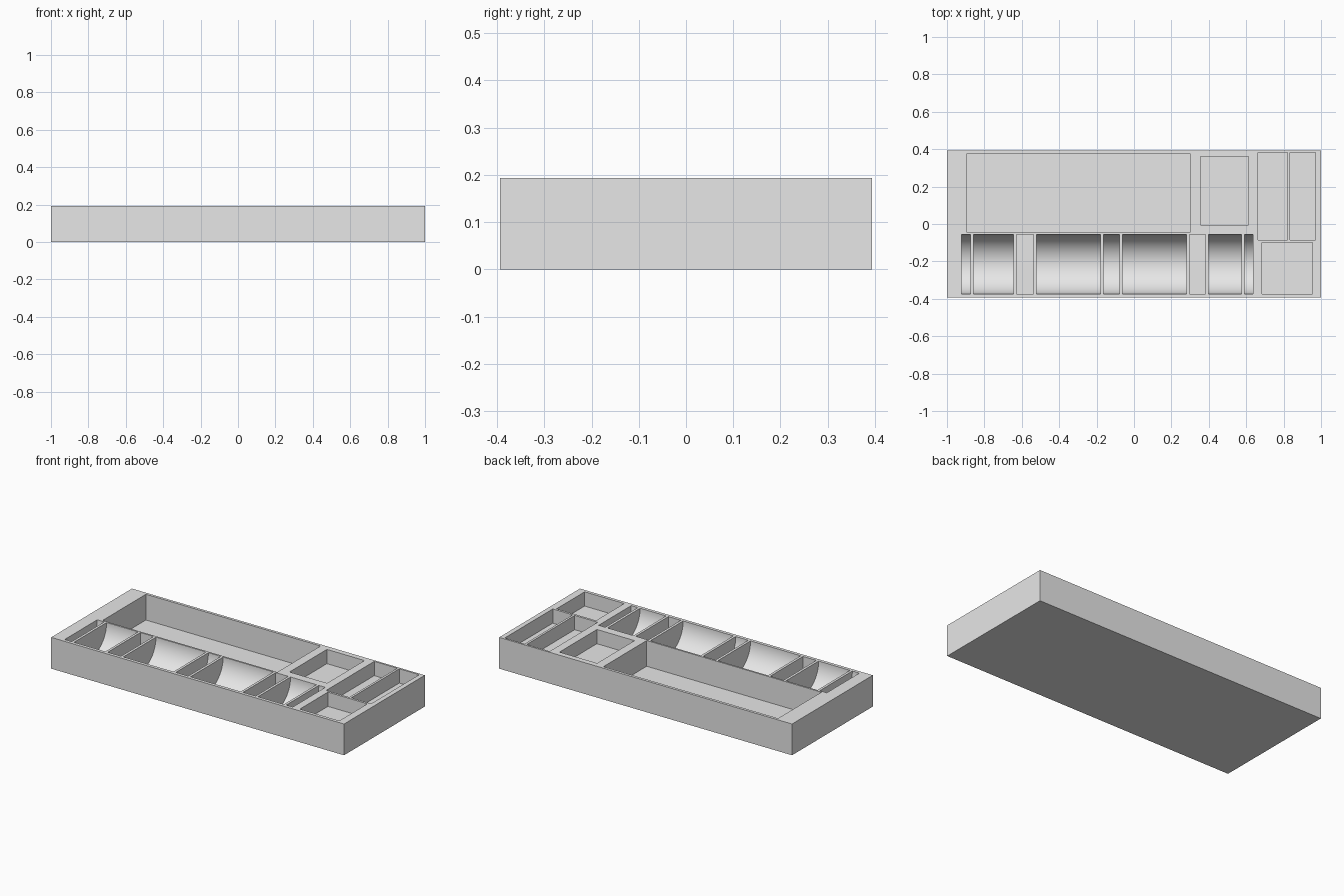
import bpy
import bmesh
import math
from mathutils import Matrix, Vector

cube = bpy.data.objects.get("Cube")
if cube:
    bpy.data.objects.remove(cube, do_unlink=True)

HALF_DEPTH, HEIGHT = 0.394, 0.193
ROW_FRONT, ROW_BACK = -0.374, -0.056   # the row of token troughs
DEEP, SHALLOW = 0.159, 0.088

# One plain grey plastic
grey = bpy.data.materials.new("plain grey")
grey.use_nodes = True
colour = (0.8, 0.8, 0.8, 1)
grey.diffuse_color = colour
grey.node_tree.nodes["Principled BSDF"].inputs["Base Color"].default_value = colour


def add_box(bm, x0, x1, y0, y1, z0, z1):
    centre = Vector((x0 + x1, y0 + y1, z0 + z1)) / 2
    size = Matrix.Diagonal((x1 - x0, y1 - y0, z1 - z0, 1))
    bmesh.ops.create_cube(bm, size=1, matrix=Matrix.Translation(centre) @ size)


def add_trough(bm, x0, x1):
    """Cylinder lying along x, its axis level with the tray's top."""
    centre = Vector(((x0 + x1) / 2, (ROW_FRONT + ROW_BACK) / 2, HEIGHT))
    radius = (ROW_BACK - ROW_FRONT) / 2
    bmesh.ops.create_cone(
        bm, cap_ends=True, segments=96, radius1=radius, radius2=radius,
        depth=x1 - x0,
        matrix=Matrix.Translation(centre) @ Matrix.Rotation(math.pi / 2, 4, 'Y'))


def make_object(name, bm):
    mesh = bpy.data.meshes.new(name)
    bm.to_mesh(mesh)
    bm.free()
    mesh.materials.append(grey)
    obj = bpy.data.objects.new(name, mesh)
    bpy.context.scene.collection.objects.link(obj)
    return obj


# Solid tray block
body = bmesh.new()
add_box(body, -1, 1, -HALF_DEPTH, HALF_DEPTH, 0, HEIGHT)
tray = make_object("storage_tray", body)

# Rectangular pockets: x range, y range, depth
pockets = [
    (-0.893, 0.300, -0.045, 0.377, DEEP),        # long card well
    (0.355, 0.612, -0.005, 0.360, SHALLOW),      # square well
    (0.663, 0.820, -0.086, 0.382, SHALLOW),      # narrow wells
    (0.834, 0.970, -0.086, 0.382, SHALLOW),
    (0.684, 0.954, -0.374, -0.100, SHALLOW),     # front corner well
    (-0.628, -0.537, ROW_FRONT, ROW_BACK, DEEP), # slots between troughs
    (0.297, 0.382, ROW_FRONT, ROW_BACK, DEEP),
]
# Round-bottomed troughs: x range
troughs = [(-0.922, -0.874), (-0.858, -0.644), (-0.521, -0.179),
           (-0.163, -0.078), (-0.062, 0.281), (0.398, 0.575), (0.591, 0.636)]

cuts = bmesh.new()
for x0, x1, y0, y1, depth in pockets:
    add_box(cuts, x0, x1, y0, y1, HEIGHT - depth, HEIGHT + 0.1)
for x0, x1 in troughs:
    add_trough(cuts, x0, x1)
cutter = make_object("pocket_cutter", cuts)
cutter.hide_render = True

# Carve the pockets, then drop the cutter
carve = tray.modifiers.new("carve", 'BOOLEAN')
carve.operation = 'DIFFERENCE'
carve.solver = 'EXACT'
carve.object = cutter
bpy.ops.object.select_all(action='DESELECT')
bpy.context.view_layer.objects.active = tray
tray.select_set(True)
bpy.ops.object.modifier_apply(modifier="carve")
bpy.data.objects.remove(cutter, do_unlink=True)
bpy.ops.object.shade_smooth_by_angle(angle=math.radians(30))
